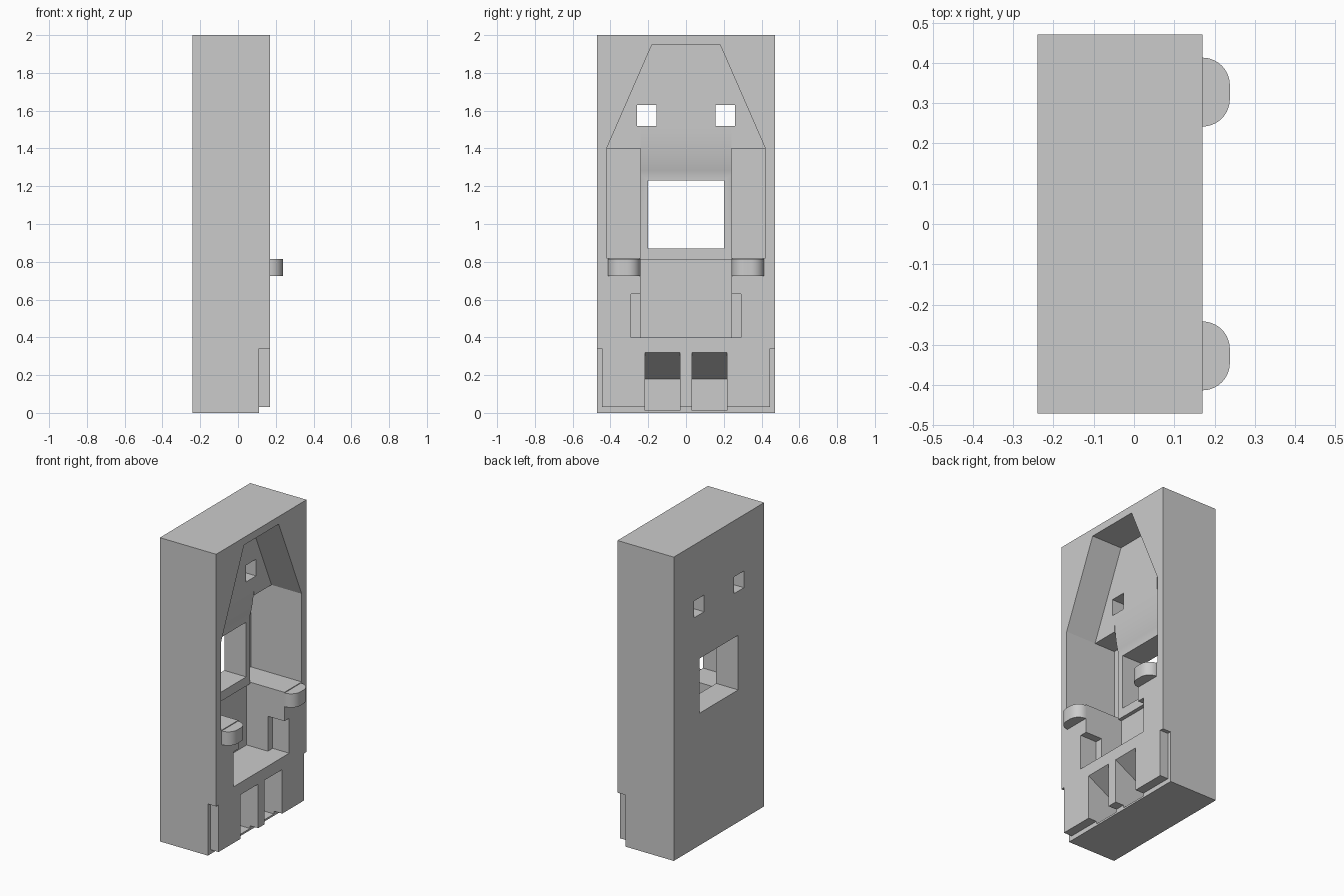
import bpy, bmesh, math
from mathutils import Vector

old = bpy.data.objects.get("Cube")
if old:
    bpy.data.objects.remove(old, do_unlink=True)

BACK, FRONT, OPEN = -0.24, 0.17, 0.3

grey = bpy.data.materials.new("light grey")
grey.use_nodes = True
grey.diffuse_color = (0.6, 0.6, 0.6, 1)
grey.node_tree.nodes["Principled BSDF"].inputs["Base Color"].default_value = (0.6, 0.6, 0.6, 1)


def prism(name, points, extrude):
    """Closed solid from a planar outline and an extrusion vector."""
    mesh = bpy.data.meshes.new(name)
    bm = bmesh.new()
    face = bm.faces.new([bm.verts.new(p) for p in points])
    grown = bmesh.ops.extrude_face_region(bm, geom=[face])
    top = [v for v in grown["geom"] if isinstance(v, bmesh.types.BMVert)]
    bmesh.ops.translate(bm, verts=top, vec=Vector(extrude))
    bmesh.ops.recalc_face_normals(bm, faces=bm.faces)
    bm.to_mesh(mesh)
    bm.free()
    mesh.materials.append(grey)
    obj = bpy.data.objects.new(name, mesh)
    bpy.context.collection.objects.link(obj)
    return obj


def box(name, x0, x1, y0, y1, z0, z1):
    return prism(name, [(x0, y0, z0), (x0, y1, z0), (x0, y1, z1), (x0, y0, z1)], (x1 - x0, 0, 0))


def side_prism(name, profile, y0, y1):
    """Outline given in x and z, extruded across y."""
    return prism(name, [(x, y0, z) for x, z in profile], (0, y1 - y0, 0))


def cut(target, cutter):
    cutter.hide_render = True
    mod = target.modifiers.new("cut", "BOOLEAN")
    mod.operation, mod.solver, mod.object = "DIFFERENCE", "EXACT", cutter
    bpy.context.view_layer.objects.active = target
    bpy.ops.object.modifier_apply(modifier=mod.name)
    bpy.data.objects.remove(cutter, do_unlink=True)


def smooth(obj):
    bpy.ops.object.select_all(action="DESELECT")
    obj.select_set(True)
    bpy.context.view_layer.objects.active = obj
    bpy.ops.object.shade_smooth_by_angle(angle=math.radians(20))


# Main block
body = box("body", BACK, FRONT, -0.47, 0.47, 0, 2)

# Tall recess with a tapered top
half = [(0.42, 0.82), (0.42, 1.4), (0.18, 1.95)]
outline = half + [(-y, z) for y, z in reversed(half)]
cut(body, prism("recess", [(-0.05, y, z) for y, z in outline], (OPEN + 0.05, 0, 0)))

# Central column face, curving back below the eyes
steps = 12
curve = [(-0.05 - 0.03 * (i / steps) ** 2.5, 1.54 - 0.28 * i / steps) for i in range(steps + 1)]
cut(body, side_prism("column_face", [(OPEN, 1.54)] + curve + [(-0.08, 0.81), (OPEN, 0.81)], -0.24, 0.24))

# Lower pocket and its wider front notch
cut(body, box("pocket", -0.105, OPEN, -0.24, 0.24, 0.4, 0.81))
cut(body, box("notch", 0.05, OPEN, -0.29, 0.29, 0.4, 0.63))

# Window through the back
cut(body, box("window", -0.4, OPEN, -0.2, 0.2, 0.87, 1.23))

# Stepped base
cut(body, box("toe_step", 0.11, OPEN, -0.6, 0.6, -0.1, 0.03))

for side in (-1, 1):
    def pair(name, x0, x1, ya, yb, z0, z1):
        return box(name, x0, x1, *sorted((side * ya, side * yb)), z0, z1)

    # Deep side pocket, eye hole and corner rebate
    cut(body, pair("side_pocket", -0.2, OPEN, 0.24, 0.42, 0.82, 1.4))
    cut(body, pair("eye", -0.4, OPEN, 0.155, 0.26, 1.52, 1.63))
    cut(body, pair("rebate", 0.11, OPEN, 0.445, 0.6, -0.1, 0.34))

    # Foot slot with a sloping ceiling
    slope = (0.32 - 0.18) / 0.25
    slot = [(-0.08, 0.012), (-0.08, 0.18), (OPEN, 0.18 + slope * (OPEN + 0.08)), (OPEN, 0.012)]
    cut(body, side_prism("foot_slot", slot, side * 0.033, side * 0.217))

    # Rounded ledge sticking out below the side pocket
    r = 0.068
    arc = [(FRONT + r * math.sin(a), r * math.cos(a)) for a in [math.pi / 2 * i / 10 for i in range(11)]]
    plan = [(x, 0.345 + y) for x, y in arc] + [(x, 0.31 - y) for x, y in reversed(arc)]
    plan = [(FRONT - 0.02, 0.413)] + plan + [(FRONT - 0.02, 0.242)]
    ledge = prism("left_ledge" if side > 0 else "right_ledge",
                  [(x, side * y, 0.725) for x, y in plan], (0, 0, 0.09))
    smooth(ledge)

smooth(body)
